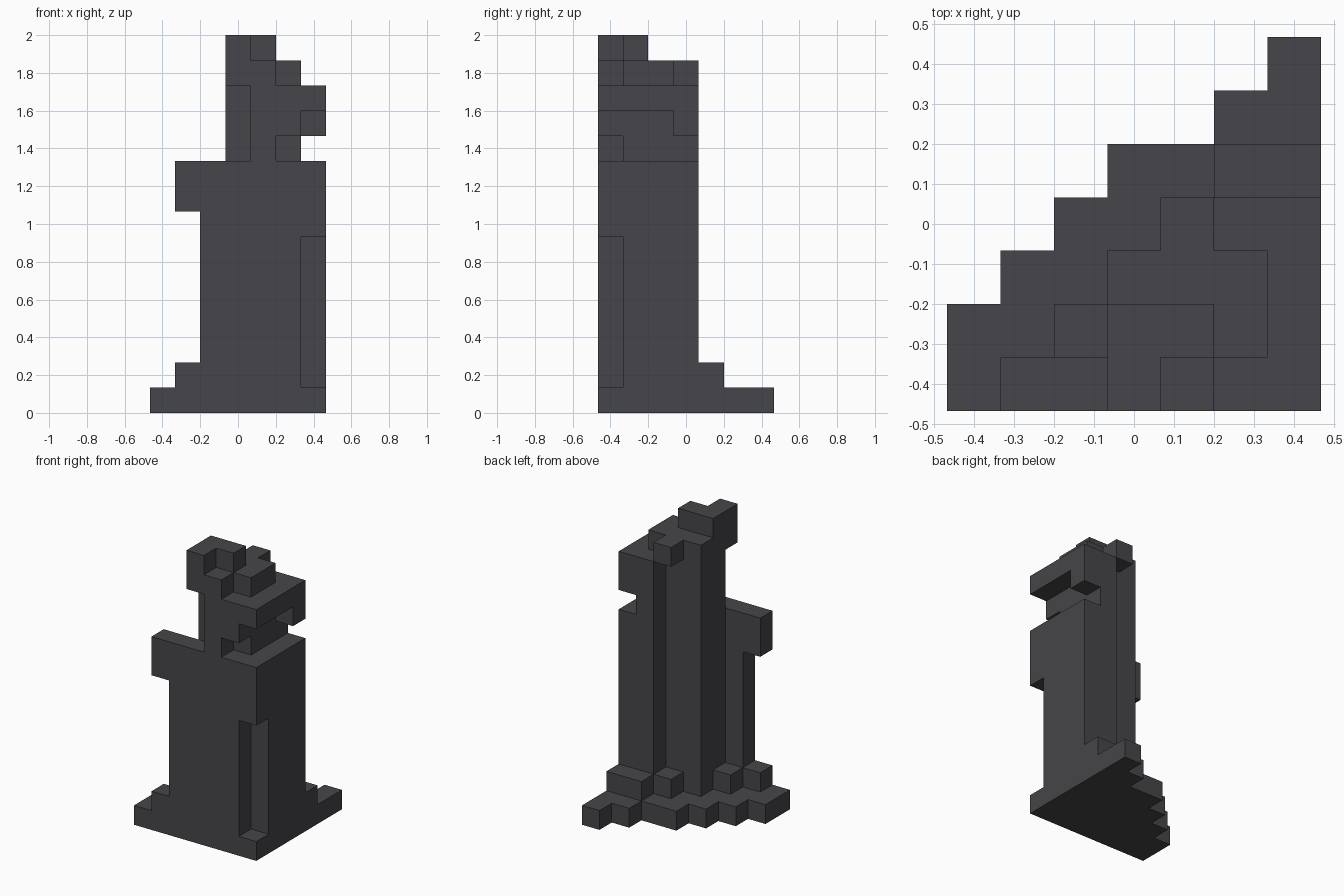
import bpy
import bmesh
from math import radians
from mathutils import Vector

old = bpy.data.objects.get("Cube")
if old:
    bpy.data.objects.remove(old, do_unlink=True)

UNIT = 2 / 15          # edge length of one block
HALF = 3.5             # half the footprint, in blocks

stone = bpy.data.materials.new("charcoal_stone")
stone.use_nodes = True
colour = (0.061, 0.060, 0.067, 1)
stone.diffuse_color = colour
stone.node_tree.nodes["Principled BSDF"].inputs["Base Color"].default_value = colour


def blocks(x, y, z):
    """Cells of a box; each range is (first, last), inclusive."""
    return {(i, j, k) for i in range(x[0], x[1] + 1)
            for j in range(y[0], y[1] + 1)
            for k in range(z[0], z[1] + 1)}


def one(x, y, z):
    return {(x, y, z)}


# Stepped base plate: each column is deeper than the last
base = set()
for x, depth in enumerate((2, 3, 4, 5, 5, 6, 7)):
    base |= blocks((x, x), (0, depth - 1), (0, 0))

# Footing blocks around the tower
footing = one(1, 0, 1) | one(2, 1, 1) | one(4, 3, 1) | blocks((5, 6), (4, 4), (1, 1))

# Tower shaft with a slot cut in its front corner
shaft = blocks((2, 6), (0, 0), (1, 9)) | blocks((3, 6), (1, 2), (1, 9))
shaft |= blocks((5, 6), (3, 3), (1, 9))
shaft -= blocks((6, 6), (0, 0), (1, 6))

# Side bracket near the shoulder
bracket = blocks((1, 1), (0, 0), (8, 9))

# Neck: recessed core with the eroded right side
neck = blocks((3, 4), (1, 2), (10, 12)) | blocks((4, 4), (0, 0), (10, 12))
neck |= blocks((5, 5), (1, 3), (10, 12)) | blocks((5, 5), (0, 0), (11, 12))
neck |= blocks((6, 6), (0, 3), (12, 12)) | one(6, 3, 11)

# Crown: stepped top with overhanging blocks
crown = blocks((3, 4), (0, 2), (13, 13)) | blocks((5, 5), (1, 2), (13, 13))
crown |= one(4, 3, 13) | blocks((3, 4), (1, 1), (14, 14)) | one(3, 0, 14)

parts = {"base": base, "footing": footing, "shaft": shaft,
         "bracket": bracket, "neck": neck, "crown": crown}
solid = set().union(*parts.values())


def build(name, cells):
    """Skin the exposed sides of the cells and merge flat regions."""
    bm = bmesh.new()
    for cell in sorted(cells):
        centre = Vector(cell) + Vector((0.5 - HALF, 0.5 - HALF, 0.5))
        for axis in range(3):
            for sign in (-1, 1):
                n = Vector((0, 0, 0))
                n[axis] = sign
                if tuple(int(c + d) for c, d in zip(cell, n)) in solid:
                    continue
                u = Vector((0, 0, 0))
                u[(axis + 1) % 3] = 0.5
                v = n.cross(u)
                mid = centre + n * 0.5
                corners = (mid - u - v, mid + u - v, mid + u + v, mid - u + v)
                bm.faces.new([bm.verts.new(c * UNIT) for c in corners])
    bmesh.ops.remove_doubles(bm, verts=bm.verts, dist=0.001)
    bmesh.ops.dissolve_limit(bm, angle_limit=radians(1), verts=bm.verts, edges=bm.edges)
    mesh = bpy.data.meshes.new(name)
    bm.to_mesh(mesh)
    bm.free()
    mesh.materials.append(stone)
    obj = bpy.data.objects.new(name, mesh)
    bpy.context.collection.objects.link(obj)


for part, cells in parts.items():
    build(part, cells)
